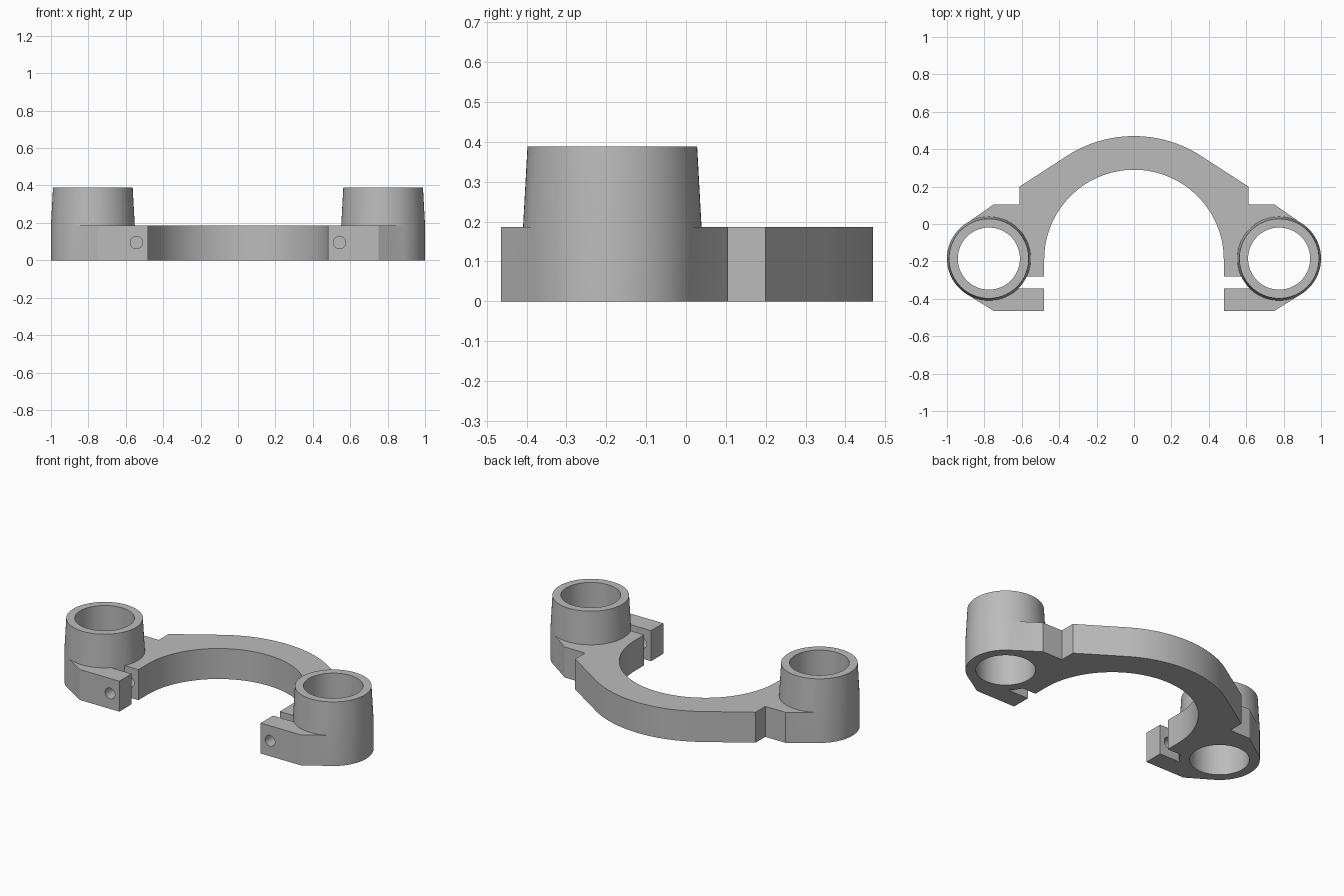
import bpy, bmesh, math
from math import cos, sin, radians

if "Cube" in bpy.data.objects:
    bpy.data.objects.remove(bpy.data.objects["Cube"], do_unlink=True)

grey = bpy.data.materials.new("plain grey")
grey.use_nodes = True
grey.diffuse_color = (0.5, 0.5, 0.5, 1)
grey.node_tree.nodes["Principled BSDF"].inputs["Base Color"].default_value = (0.5, 0.5, 0.5, 1)

PLATE_H, TOWER_H = 0.187, 0.388
BORE_X, BORE_Y = 0.776, -0.185
OUTER_R, TOP_R, BORE_R = 0.224, 0.213, 0.166


def finish(bm, name):
    bmesh.ops.recalc_face_normals(bm, faces=bm.faces)
    mesh = bpy.data.meshes.new(name)
    bm.to_mesh(mesh)
    bm.free()
    mesh.materials.append(grey)
    obj = bpy.data.objects.new(name, mesh)
    bpy.context.collection.objects.link(obj)
    return obj


def stack(name, rings, centre, axis="z", sides=72):
    """Solid made of circles given as (radius, distance along the axis)."""
    bm = bmesh.new()
    loops = []
    for r, d in rings:
        loop = []
        for i in range(sides):
            a = math.tau * i / sides
            u, v = r * cos(a), r * sin(a)
            p = (u, v, d) if axis == "z" else (u, d, v)
            loop.append(bm.verts.new([p[k] + centre[k] for k in range(3)]))
        loops.append(loop)
    for low, high in zip(loops, loops[1:]):
        for i in range(sides):
            j = (i + 1) % sides
            bm.faces.new((low[i], low[j], high[j], high[i]))
    bm.faces.new(loops[0])
    bm.faces.new(loops[-1])
    return finish(bm, name)


def arc(r, start, end, steps):
    return [(r * cos(radians(start + (end - start) * i / steps)),
             -0.19 + r * sin(radians(start + (end - start) * i / steps)))
            for i in range(steps + 1)]


def combine(target, other, operation):
    mod = target.modifiers.new(operation, "BOOLEAN")
    mod.operation, mod.solver, mod.object = operation, "EXACT", other
    bpy.context.view_layer.objects.active = target
    bpy.ops.object.modifier_apply(modifier=mod.name)
    bpy.data.objects.remove(other, do_unlink=True)


# Flat arched bracket with slotted clamp lugs: half outline, then mirrored
half = arc(0.66, 90, 57.1, 16)
half += [(0.612, 0.2), (0.612, 0.105), (0.75, 0.105), (0.903, -0.002),
         (0.894, -0.375), (0.75, -0.465), (0.48, -0.465), (0.48, -0.346),
         (0.63, -0.346), (0.63, -0.28), (0.48, -0.28)]
half += arc(0.48, 0, 90, 32)
outline = half + [(-x, y) for x, y in reversed(half[1:-1])]
bm = bmesh.new()
base = bm.faces.new([bm.verts.new((x, y, 0)) for x, y in outline])
top = bmesh.ops.extrude_face_region(bm, geom=[base])["geom"]
bmesh.ops.translate(bm, vec=(0, 0, PLATE_H),
                    verts=[v for v in top if isinstance(v, bmesh.types.BMVert)])
bracket = finish(bm, "bracket")

# Tapered towers, their bores and the clamp screw holes
for side in (-1, 1):
    centre = (side * BORE_X, BORE_Y, 0)
    tower = stack("tower", [(OUTER_R, 0), (OUTER_R, PLATE_H), (TOP_R, TOWER_H)], centre)
    combine(bracket, tower, "UNION")
for side in (-1, 1):
    centre = (side * BORE_X, BORE_Y, 0)
    combine(bracket, stack("bore", [(BORE_R, -0.1), (BORE_R, 0.6)], centre), "DIFFERENCE")
    hole = stack("screw_hole", [(0.033, -0.6), (0.033, -0.1)],
                 (side * 0.543, 0, 0.095), "y", 32)
    combine(bracket, hole, "DIFFERENCE")

bpy.ops.object.select_all(action="DESELECT")
bracket.select_set(True)
bpy.context.view_layer.objects.active = bracket
bpy.ops.object.shade_smooth_by_angle(angle=radians(25))
